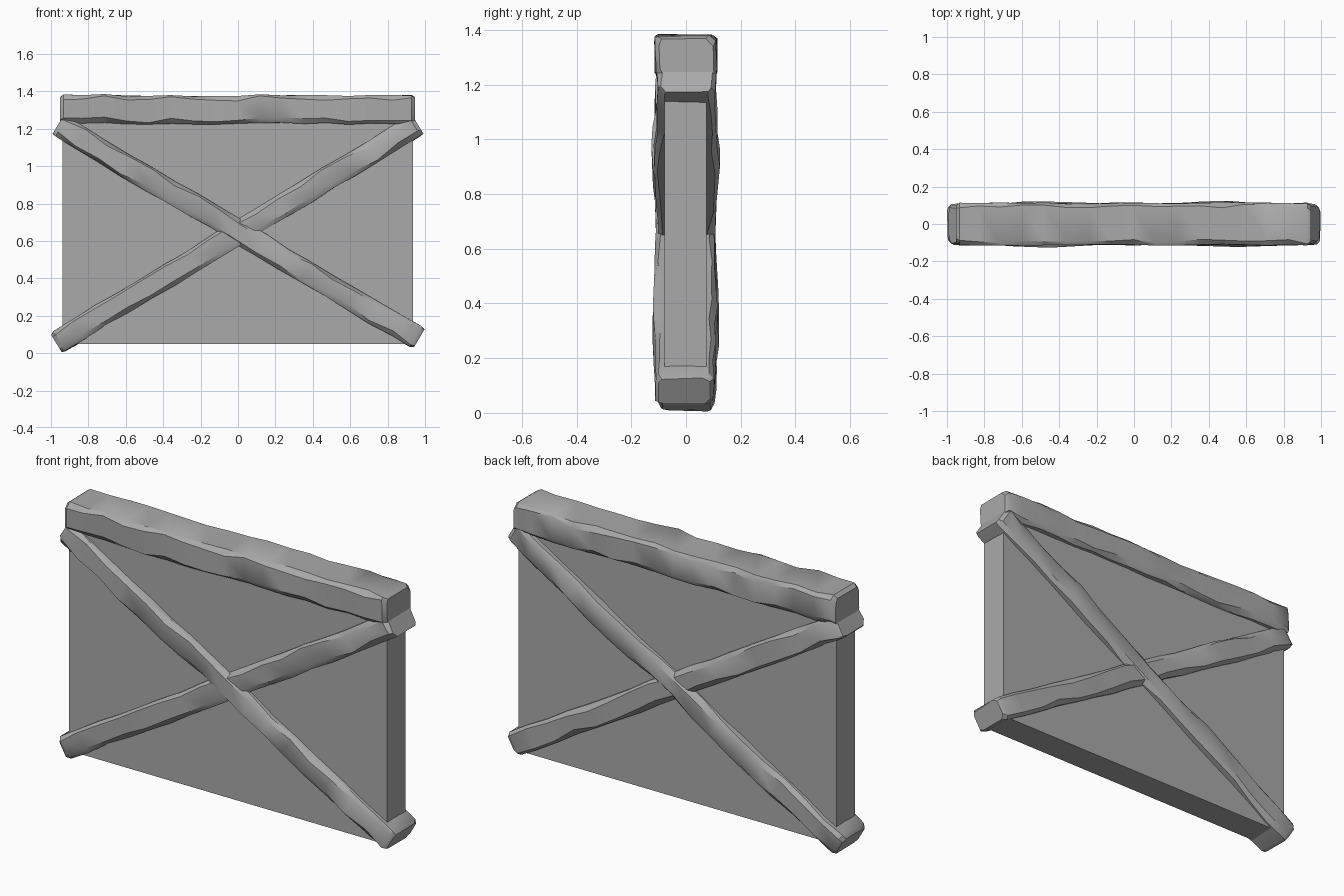
import bpy
import bmesh
import math
import random
from mathutils import Vector

cube = bpy.data.objects.get("Cube")
if cube:
    bpy.data.objects.remove(cube, do_unlink=True)

# One plain grey for everything
grey = bpy.data.materials.new("plain grey")
grey.use_nodes = True
colour = (0.4, 0.4, 0.4, 1)
grey.diffuse_color = colour
grey.node_tree.nodes["Principled BSDF"].inputs["Base Color"].default_value = colour


def finish(name, bm, smooth):
    bmesh.ops.recalc_face_normals(bm, faces=bm.faces)
    mesh = bpy.data.meshes.new(name)
    bm.to_mesh(mesh)
    bm.free()
    mesh.materials.append(grey)
    obj = bpy.data.objects.new(name, mesh)
    bpy.context.collection.objects.link(obj)
    if smooth:
        bpy.ops.object.select_all(action="DESELECT")
        obj.select_set(True)
        bpy.context.view_layer.objects.active = obj
        bpy.ops.object.shade_smooth_by_angle(angle=math.radians(35))


def hewn_beam(name, start, end, height, depth, swell, shift, seed, rings=16):
    """Rough timber: chamfered rings with uneven edges, capped at both ends."""
    rng = random.Random(seed)
    a, b = (Vector((p[0], shift, p[1])) for p in (start, end))
    along = (b - a).normalized()
    up = Vector((-along.z, 0, along.x))
    out = Vector((0, 1, 0))
    tip = 0.02 / (b - a).length
    stops = [0, tip] + [i / rings for i in range(1, rings)] + [1 - tip, 1]
    bm = bmesh.new()
    loops = []
    for t in stops:
        cap = 0.88 if t in (0, 1) else 1
        half_d = (depth / 2 - swell * abs(math.cos(math.tau * t))) * cap
        half_h = height / 2 * cap
        centre = a.lerp(b, t) + up * rng.uniform(-0.004, 0.004)
        loop = []
        for sy, sz in ((-1, -1), (1, -1), (1, 1), (-1, 1)):
            # Each corner is worn by a different amount
            cut_y = rng.uniform(0.008, 0.03)
            cut_z = rng.uniform(0.008, 0.03)
            y = half_d + rng.uniform(-0.005, 0.004)
            z = half_h + rng.uniform(-0.004, 0.004)
            pair = [(sy * y, sz * (z - cut_z)), (sy * (y - cut_y), sz * z)]
            if sy * sz < 0:
                pair.reverse()
            for py, pz in pair:
                loop.append(bm.verts.new(centre + out * py + up * pz))
        loops.append(loop)
    for p, q in zip(loops, loops[1:]):
        for i in range(len(p)):
            j = (i + 1) % len(p)
            bm.faces.new((p[i], p[j], q[j], q[i]))
    bm.faces.new(loops[0])
    bm.faces.new(loops[-1])
    finish(name, bm, True)


# Flat infill panel
bm = bmesh.new()
bmesh.ops.create_cube(bm, size=1)
bmesh.ops.scale(bm, vec=(1.875, 0.155, 1.25), verts=bm.verts)
bmesh.ops.translate(bm, vec=(-0.002, -0.002, 0.675), verts=bm.verts)
finish("wall_panel", bm, False)

# Timber frame: top rail and two crossing braces
hewn_beam("top_rail", (-0.952, 1.302), (0.947, 1.302), 0.152, 0.225, 0, 0, 3)
hewn_beam("falling_brace", (-0.962, 1.222), (0.967, 0.076), 0.124, 0.236, 0.012, -0.005, 5)
hewn_beam("rising_brace", (-0.973, 0.055), (0.962, 1.222), 0.124, 0.236, 0.012, 0.003, 8)
